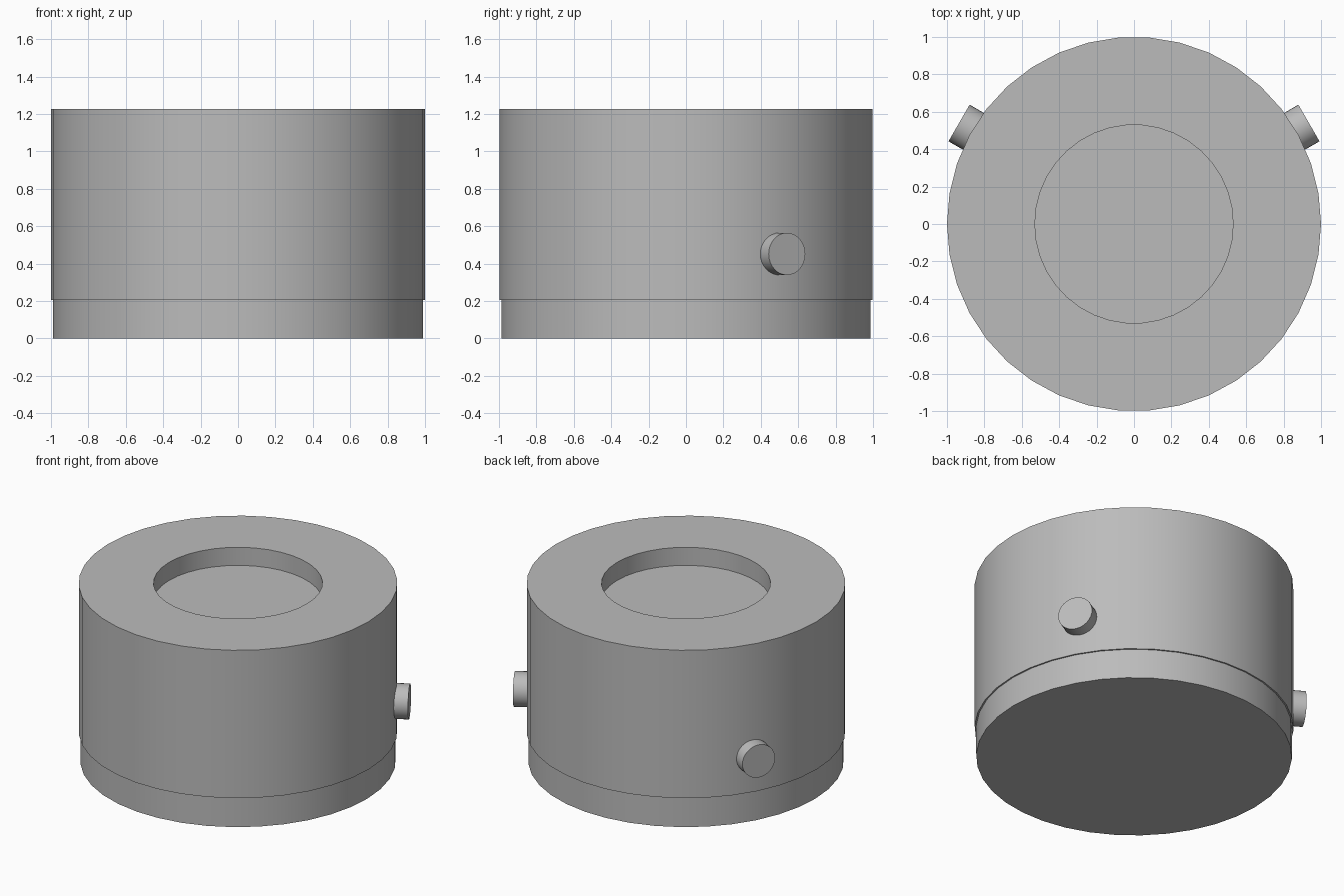
import bpy
import bmesh
from math import cos, sin, tau, radians
from mathutils import Matrix, Vector

cube = bpy.data.objects.get("Cube")
if cube:
    bpy.data.objects.remove(cube, do_unlink=True)

SIDES = 38

grey = bpy.data.materials.new("plain grey")
grey.use_nodes = True
colour = (0.5, 0.5, 0.5, 1)
grey.diffuse_color = colour
grey.node_tree.nodes["Principled BSDF"].inputs["Base Color"].default_value = colour


def lathe(name, profile, sides=SIDES, matrix=None):
    """Turn a (radius, height) profile about z and cap both ends."""
    bm = bmesh.new()
    rings = [[bm.verts.new((r * cos(tau * i / sides), r * sin(tau * i / sides), z))
              for i in range(sides)] for r, z in profile]
    for low, high in zip(rings, rings[1:]):
        for i in range(sides):
            j = (i + 1) % sides
            bm.faces.new((low[i], low[j], high[j], high[i]))
    bm.faces.new(rings[0][::-1])
    bm.faces.new(rings[-1])
    if matrix:
        bm.transform(matrix)
    mesh = bpy.data.meshes.new(name)
    bm.to_mesh(mesh)
    bm.free()
    mesh.materials.append(grey)
    obj = bpy.data.objects.new(name, mesh)
    bpy.context.collection.objects.link(obj)
    bpy.ops.object.select_all(action="DESELECT")
    obj.select_set(True)
    bpy.context.view_layer.objects.active = obj
    bpy.ops.object.shade_smooth_by_angle(angle=radians(30))
    return obj


# Round body with a stepped-in foot and a round recess in its top
lathe("body", [(0.99, 0), (0.99, 0.205), (1, 0.205), (1, 1.228),
               (0.53, 1.228), (0.53, 1.103)])

# Pins at the back of each side, pointing outwards
for side, angle in (("left", 30), ("right", 150)):
    direction = Vector((cos(radians(angle)), sin(radians(angle)), 0))
    turn = direction.to_track_quat("Z", "Y").to_matrix().to_4x4()
    place = Matrix.Translation((0, 0, 0.452)) @ turn
    lathe(side + "_pin", [(0.113, 0.9), (0.113, 1.08)], 32, place)
